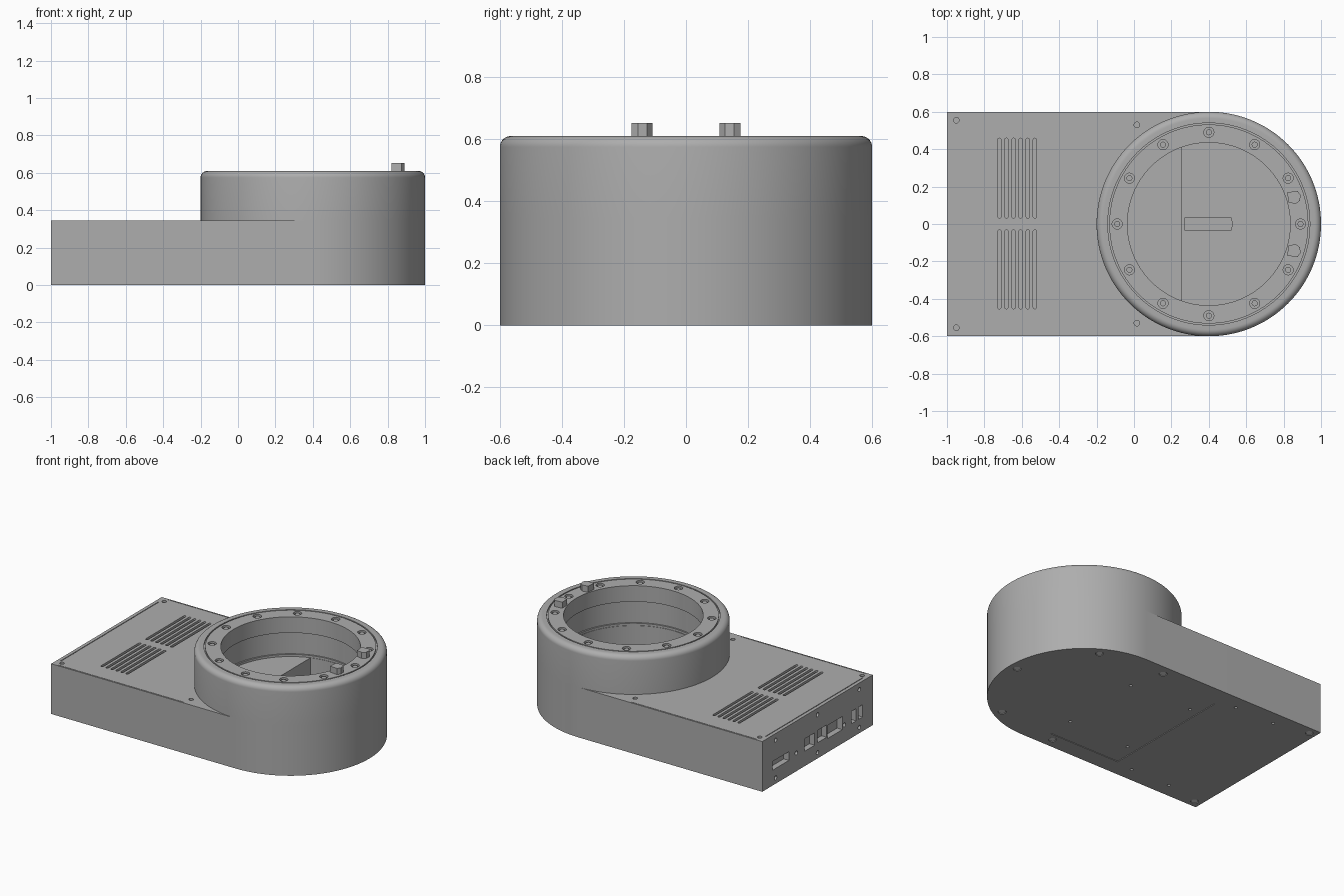
import bpy, bmesh
from math import sin, cos, pi, radians

cube = bpy.data.objects.get("Cube")
if cube:
    bpy.data.objects.remove(cube, do_unlink=True)

CX, R, DECK, TOP = 0.4, 0.6, 0.345, 0.61


def material(name, v):
    m = bpy.data.materials.new(name)
    m.use_nodes = True
    col = (v, v, v, 1)
    m.diffuse_color = col
    m.node_tree.nodes["Principled BSDF"].inputs["Base Color"].default_value = col
    return m


GREY = material("housing grey", 0.42)
PALE = material("pale grey", 0.7)


def finish(name, bm, mat=GREY):
    bmesh.ops.recalc_face_normals(bm, faces=bm.faces)
    me = bpy.data.meshes.new(name)
    bm.to_mesh(me)
    bm.free()
    me.materials.append(mat)
    ob = bpy.data.objects.new(name, me)
    bpy.context.collection.objects.link(ob)
    return ob


def activate(ob):
    bpy.ops.object.select_all(action='DESELECT')
    ob.select_set(True)
    bpy.context.view_layer.objects.active = ob


def smooth(ob):
    activate(ob)
    bpy.ops.object.shade_smooth_by_angle(angle=radians(35))


def prism(bm, pts, z0, z1):
    low = [bm.verts.new((x, y, z0)) for x, y in pts]
    high = [bm.verts.new((x, y, z1)) for x, y in pts]
    bm.faces.new(low[::-1])
    bm.faces.new(high)
    n = len(pts)
    for i in range(n):
        j = (i + 1) % n
        bm.faces.new((low[i], low[j], high[j], high[i]))


def arc(cx, cy, r, a0, a1, n):
    return [(cx + r * cos(radians(a0 + (a1 - a0) * i / n)),
             cy + r * sin(radians(a0 + (a1 - a0) * i / n))) for i in range(n + 1)]


def disc(bm, x, y, r, z0, z1, n=20):
    prism(bm, arc(x, y, r, 0, 360, n)[:-1], z0, z1)


def box(bm, x0, x1, y0, y1, z0, z1):
    prism(bm, [(x0, y0), (x1, y0), (x1, y1), (x0, y1)], z0, z1)


def cut(ob, bm):
    cutter = finish("cutter", bm)
    cutter.hide_render = True
    mod = ob.modifiers.new("cut", 'BOOLEAN')
    mod.operation, mod.solver, mod.object = 'DIFFERENCE', 'EXACT', cutter
    activate(ob)
    bpy.ops.object.modifier_apply(modifier=mod.name)
    bpy.data.objects.remove(cutter, do_unlink=True)


# Low housing: rectangle that ends in a half circle
bm = bmesh.new()
prism(bm, [(-1, 0.6), (-1, -0.6)] + arc(CX, 0, R, -90, 90, 64), 0, DECK)
housing = finish("housing", bm)

# Well under the drum: shallow shelf, then the deep part in front of it
WELL = 0.45
bm = bmesh.new()
disc(bm, CX, 0, WELL, 0.33, 0.5, 96)
cut(housing, bm)
bm = bmesh.new()
prism(bm, arc(CX, 0, WELL - 0.003, -109, 109, 64), 0.03, 0.4)
cut(housing, bm)

# Deck openings: vents, screws, lid seam
bm = bmesh.new()
for i in range(6):
    x = -0.72 + i * 0.038
    for y0, y1 in ((0.03, 0.46), (-0.455, -0.03)):
        prism(bm, arc(x, y0 + 0.01, 0.009, 180, 360, 6) + arc(x, y1 - 0.01, 0.009, 0, 180, 6),
              DECK - 0.1, 0.4)
for s in (-1, 1):
    disc(bm, -0.95, s * 0.555, 0.015, DECK - 0.02, 0.4)
    disc(bm, 0.015, s * 0.53, 0.015, DECK - 0.02, 0.4)
    box(bm, -0.95, 0.0, s * 0.592 - 0.002, s * 0.592 + 0.002, DECK - 0.005, 0.4)
box(bm, -0.977, -0.972, -0.53, 0.53, DECK - 0.006, 0.4)
cut(housing, bm)

# Connector openings in the end wall: y centre, z centre, width, height
bm = bmesh.new()
PORTS = [(0.40, 0.135, 0.18, 0.06), (0.085, 0.145, 0.11, 0.085), (-0.05, 0.15, 0.1, 0.085),
         (-0.19, 0.14, 0.16, 0.09), (-0.395, 0.14, 0.05, 0.085), (-0.467, 0.14, 0.045, 0.085)]
for y, z, w, h in PORTS:
    box(bm, -1.1, -0.96, y - w / 2, y + w / 2, z - h / 2, z + h / 2)
for y, z in [(0.23, 0.125), (-0.29, 0.12)] + [(s * 0.455, z) for s in (-1, 0, 1) for z in (0.04, 0.3)]:
    ring = arc(y, z, 0.014, 0, 360, 12)[:-1]
    a = [bm.verts.new((-1.1, p, q)) for p, q in ring]
    b = [bm.verts.new((-0.98, p, q)) for p, q in ring]
    bm.faces.new(a)
    bm.faces.new(b[::-1])
    for i in range(12):
        j = (i + 1) % 12
        bm.faces.new((a[i], b[i], b[j], a[j]))
cut(housing, bm)

# Underside: screw recesses, small holes, hatch seam
FEET = [(CX + 0.54 * cos(radians(a)), 0.54 * sin(radians(a))) for a in (0, 60, -60)]
FEET += [(x, s * y) for s in (-1, 1) for x, y in ((0.21, 0.53), (-0.95, 0.55))]
bm = bmesh.new()
for x, y in FEET:
    disc(bm, x, y, 0.025, -0.1, 0.012)
for s in (-1, 1):
    for x, y in ((0.27, 0.29), (-0.2, 0.3), (-0.4, 0.5), (-0.7, 0.5)):
        disc(bm, x, s * y, 0.01, -0.1, 0.012, 12)
prism(bm, [(-0.272, 0.45), (-0.272, -0.48), (0.27, -0.48), (0.27, -0.475),
           (-0.267, -0.475), (-0.267, 0.45)], -0.1, 0.006)
cut(housing, bm)
smooth(housing)

bm = bmesh.new()
for x, y in FEET:
    disc(bm, x, y, 0.022, 0.002, 0.012)
finish("underside_screws", bm, PALE)

# Drum: turned ring with a rounded shoulder, groove and undercut bore
EDGE = 0.035
profile = [(R, DECK)] + arc(R - EDGE, TOP - EDGE, EDGE, 0, 90, 8)
profile += [(0.54, TOP), (0.54, 0.6), (0.532, 0.6), (0.532, TOP),
            (0.435, TOP), (0.435, 0.5), (0.46, 0.5), (0.46, DECK)]
SEG = 128
bm = bmesh.new()
rings = [[bm.verts.new((CX + r * cos(2 * pi * k / SEG), r * sin(2 * pi * k / SEG), z))
          for r, z in profile] for k in range(SEG)]
for k in range(SEG):
    a, b = rings[k], rings[(k + 1) % SEG]
    for i in range(len(profile)):
        j = (i + 1) % len(profile)
        bm.faces.new((a[i], b[i], b[j], a[j]))
drum = finish("drum", bm)

SCREWS = [(CX + 0.49 * cos(pi * k / 6), 0.49 * sin(pi * k / 6)) for k in range(12)]
bm = bmesh.new()
for x, y in SCREWS:
    disc(bm, x, y, 0.027, TOP - 0.02, 0.7)
cut(drum, bm)
smooth(drum)

# Screw heads in the ring
bm = bmesh.new()
for x, y in SCREWS:
    disc(bm, x, y, 0.016, TOP - 0.022, TOP - 0.006, 12)
smooth(finish("ring_screws", bm))

# Two half-round pegs on the ring
for side, s in (("left", 1), ("right", -1)):
    bm = bmesh.new()
    prism(bm, [(0.82, s * 0.17), (0.825, s * 0.115), (0.865, s * 0.108), (0.888, s * 0.125),
               (0.89, s * 0.155), (0.875, s * 0.176)], TOP - 0.01, 0.652)
    smooth(finish("peg_" + side, bm))

# Raised bar on the well floor
bm = bmesh.new()
prism(bm, [(0.27, -0.035), (0.52, -0.035), (0.53, 0), (0.52, 0.035), (0.27, 0.035)], 0.028, 0.06)
finish("floor_bar", bm)
